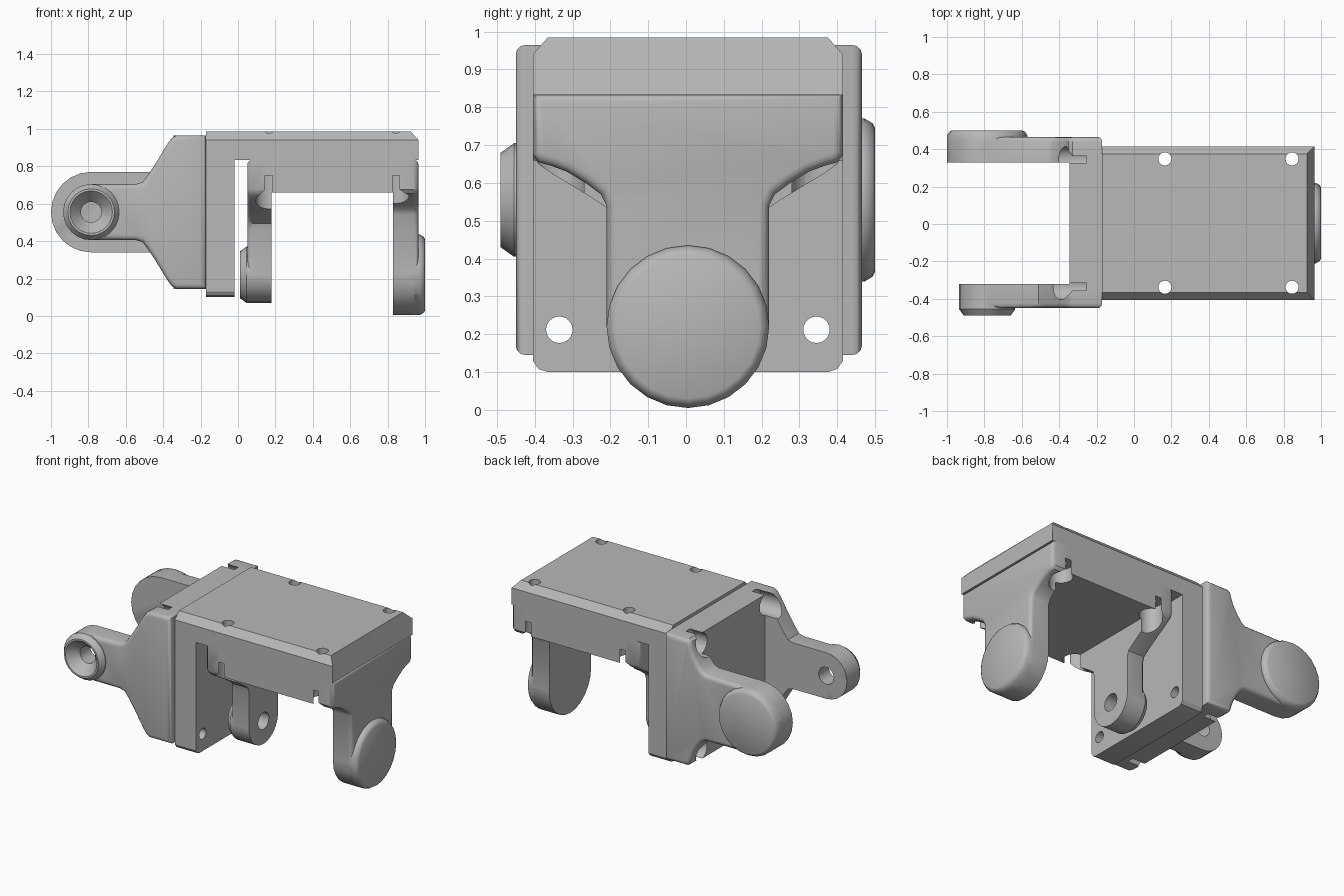
import bpy, bmesh
from math import sin, cos, pi, radians
from mathutils import Matrix, Vector

cube = bpy.data.objects.get("Cube")
if cube:
    bpy.data.objects.remove(cube)

grey = bpy.data.materials.new("plain grey")
grey.use_nodes = True
GREY = (0.48, 0.48, 0.48, 1)
grey.diffuse_color = GREY
grey.node_tree.nodes["Principled BSDF"].inputs["Base Color"].default_value = GREY

TO_X = Matrix.Rotation(pi / 2, 4, 'Y')


def finish(bm, name):
    bmesh.ops.recalc_face_normals(bm, faces=bm.faces)
    mesh = bpy.data.meshes.new(name)
    bm.to_mesh(mesh)
    bm.free()
    mesh.materials.append(grey)
    ob = bpy.data.objects.new(name, mesh)
    bpy.context.collection.objects.link(ob)
    return ob


def lathe(name, profile, matrix=Matrix(), segs=24):
    """Turned solid from (height, radius) pairs."""
    bm = bmesh.new()
    rings = [[bm.verts.new(matrix @ Vector((r * cos(2 * pi * i / segs), r * sin(2 * pi * i / segs), h)))
              for i in range(segs)] for h, r in profile]
    for a, b in zip(rings, rings[1:]):
        for i in range(segs):
            j = (i + 1) % segs
            bm.faces.new((a[i], a[j], b[j], b[i]))
    bm.faces.new(rings[0])
    bm.faces.new(rings[-1])
    return finish(bm, name)


def prism(name, outline, x0, x1, round_edge=0):
    """Outline in y, z pushed from x0 to x1; edges at x1 may be rounded."""
    bm = bmesh.new()
    a = [bm.verts.new((x0, y, z)) for y, z in outline]
    b = [bm.verts.new((x1, y, z)) for y, z in outline]
    n = len(a)
    bm.faces.new(a)
    cap = bm.faces.new(b)
    for i in range(n):
        j = (i + 1) % n
        bm.faces.new((a[i], a[j], b[j], b[i]))
    bmesh.ops.recalc_face_normals(bm, faces=bm.faces)
    if round_edge:
        bmesh.ops.bevel(bm, geom=list(cap.edges), offset=round_edge, segments=3,
                        profile=0.5, affect='EDGES', clamp_overlap=False)
    return finish(bm, name)


def mirrored(half):
    return half + [(-y, z) for y, z in reversed(half) if abs(y) > 1e-6]


def combine(ob, others, operation):
    for other in others:
        mod = ob.modifiers.new("combine", 'BOOLEAN')
        mod.operation = operation
        mod.solver = 'EXACT'
        mod.object = other
        bpy.context.view_layer.objects.active = ob
        bpy.ops.object.modifier_apply(modifier=mod.name)
        bpy.data.objects.remove(other)


def smooth(ob):
    bpy.ops.object.select_all(action='DESELECT')
    ob.select_set(True)
    bpy.context.view_layer.objects.active = ob
    bpy.ops.object.shade_smooth_by_angle(angle=radians(32))


def leg_outline(r, flare):
    arc = [(r * sin(pi / 2 * i / 6), -r * cos(pi / 2 * i / 6)) for i in range(7)]
    return mirrored(arc + flare + [(0.41, 0.455), (0.41, 0.615)])


# Fork bracket, built around its pivot with the base above
wide_flare = [(0.215, 0.32), (0.23, 0.35), (0.27, 0.38), (0.32, 0.41), (0.36, 0.425), (0.395, 0.435)]
slim_flare = [(0.15, 0.24), (0.16, 0.275), (0.20, 0.305), (0.245, 0.335), (0.31, 0.375),
              (0.36, 0.405), (0.395, 0.43)]
bracket = prism("upper_fork_bracket", mirrored([(0.41, 0.44), (0.41, 0.615)]), -0.35, 0.35)
wide_leg = prism("wide_leg", leg_outline(0.215, wide_flare), 0.325, 0.46, 0.025)
slim_leg = prism("slim_leg", leg_outline(0.15, slim_flare), -0.325, -0.455, 0.025)
wide_boss = lathe("wide_boss", [(0.325, 0.215), (0.468, 0.215), (0.488, 0.203), (0.495, 0.19)], TO_X)
slim_boss = lathe("slim_boss", [(-0.495, 0.125), (-0.46, 0.15), (-0.325, 0.15)], TO_X)
combine(bracket, [wide_leg, slim_leg, wide_boss, slim_boss], 'UNION')

# Pivot hole with countersink, then screw holes with open counterbores
cutters = [lathe("pivot_cut", [(-0.50, 0.118), (-0.43, 0.055), (-0.3, 0.055)], TO_X)]
for sx in (-1, 1):
    for sy in (-1, 1):
        spot = Matrix.Translation((0.34 * sx, 0.343 * sy, 0))
        cutters.append(lathe("screw_cut", [(0.2, 0.07), (0.53, 0.07), (0.53, 0.035), (0.7, 0.035)], spot))
combine(bracket, cutters, 'DIFFERENCE')
smooth(bracket)
bracket.location = (0.505, 0.005, 0.22)

# Second bracket lies on its side, legs pointing to -x
side = bpy.data.objects.new("side_fork_bracket", bracket.data)
bpy.context.collection.objects.link(side)
side.matrix_world = Matrix(((0, 0, 1, -0.785), (1, 0, 0, 0.005), (0, 1, 0, 0.555), (0, 0, 0, 1)))

# L-shaped connector: mounting plate and chamfered cover
plate_outline = mirrored([(0.37, 0.10), (0.395, 0.108), (0.41, 0.13), (0.41, 0.94), (0.37, 0.985)])
connector = prism("connector", plate_outline, -0.17, -0.02)
cover = prism("cover", mirrored([(0.41, 0.833), (0.41, 0.94), (0.37, 0.985)]), -0.10, 0.965)
for v in cover.data.vertices:
    if v.co.x > 0.9 and v.co.z > 0.96:
        v.co.x = 0.925
combine(connector, [cover], 'UNION')
cutters = []
for s in (-1, 1):
    for x in (0.165, 0.845):
        cutters.append(lathe("cover_cut", [(0.7, 0.035), (1.1, 0.035)], Matrix.Translation((x, 0.343 * s, 0))))
    for z in (0.212, 0.898):
        cutters.append(lathe("plate_cut", [(-0.3, 0.035), (-0.01, 0.035)],
                             Matrix.Translation((0, 0.34 * s, z)) @ TO_X))
combine(connector, cutters, 'DIFFERENCE')
smooth(connector)
connector.location.y = 0.005
